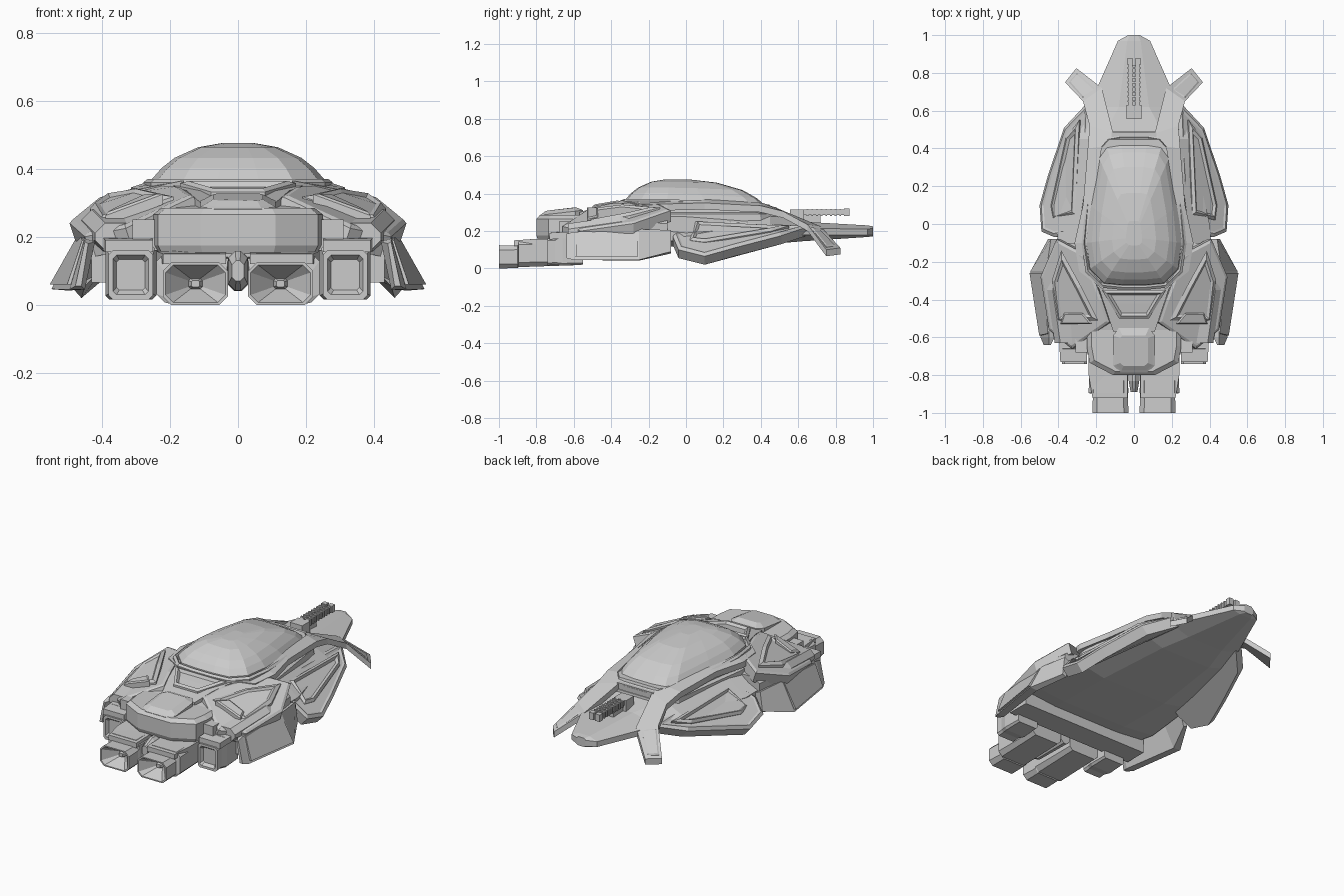
import bpy, bmesh
from mathutils import Vector


def finish(name, bm, mirror=False):
    bmesh.ops.recalc_face_normals(bm, faces=bm.faces)
    me = bpy.data.meshes.new(name)
    bm.to_mesh(me)
    bm.free()
    ob = bpy.data.objects.new(name, me)
    bpy.context.collection.objects.link(ob)
    if mirror:
        ob.modifiers.new("Mirror", 'MIRROR')
    return ob


def loft(name, rings, mirror=False):
    """Skin matching rings of points and cap both ends."""
    bm = bmesh.new()
    vs = [[bm.verts.new(p) for p in r] for r in rings]
    n = len(rings[0])
    for a, b in zip(vs, vs[1:]):
        for i in range(n):
            bm.faces.new((a[i], a[(i + 1) % n], b[(i + 1) % n], b[i]))
    bm.faces.new(vs[0])
    bm.faces.new(vs[-1])
    return finish(name, bm, mirror)


def plate(name, top, drop, steps=(), mirror=True):
    """Slab from an outline, with stepped insets (width, height) on its top."""
    bm = bmesh.new()
    a = [bm.verts.new(p) for p in top]
    b = [bm.verts.new(Vector(p) + Vector(drop)) for p in top]
    n = len(top)
    face = bm.faces.new(a)
    bm.faces.new(b[::-1])
    for i in range(n):
        bm.faces.new((a[i], b[i], b[(i + 1) % n], a[(i + 1) % n]))
    bmesh.ops.recalc_face_normals(bm, faces=bm.faces)
    for w, h in steps:
        bmesh.ops.inset_region(bm, faces=[face], thickness=w, depth=h, use_even_offset=True)
    return finish(name, bm, mirror)


def octa(y, cx, cz, hx, hz, c):
    """Chamfered rectangle in the xz plane."""
    return [(cx + sx, y, cz + sz) for sx, sz in (
        (hx - c, hz), (hx, hz - c), (hx, c - hz), (hx - c, -hz),
        (c - hx, -hz), (-hx, c - hz), (-hx, hz - c), (c - hx, hz))]


def box(name, x0, x1, y0, y1, z0, z1, mirror=False):
    ring = lambda y: [(x0, y, z0), (x1, y, z0), (x1, y, z1), (x0, y, z1)]
    return loft(name, [ring(y0), ring(y1)], mirror)


def sym(half):
    """Complete a half outline by reflecting it across x = 0."""
    return half + [(-p[0], *p[1:]) for p in reversed(half)]


# Main hull: keel, side edge and deck at each station
def hull_ring(y, wb, zb, w, zl, zh, wt, zt):
    return [(s * x, y, z) for s, x, z in (
        (1, wt, zt), (1, w, zh), (1, w, zl), (1, wb, zb),
        (-1, wb, zb), (-1, w, zl), (-1, w, zh), (-1, wt, zt))]


loft("hull", [hull_ring(*s) for s in (
    (1.0, .02, .172, .03, .178, .215, .02, .225),
    (.97, .04, .168, .085, .178, .21, .035, .23),
    (.62, .12, .145, .24, .18, .215, .08, .25),
    (.45, .17, .13, .30, .17, .22, .17, .285),
    (.0, .22, .115, .40, .15, .19, .27, .29),
    (-.35, .22, .12, .43, .14, .22, .22, .32),
    (-.62, .20, .14, .38, .15, .20, .18, .275))])

# Cabin wall under the canopy
loft("cabin_wall", [[(x * s, y * s, z) for x, y in sym(
    [(.14, .47), (.22, .38), (.29, -.1), (.26, -.3), (.17, -.38)])]
    for z, s in ((.22, 1.06), (.29, 1.04), (.30, .98), (.342, .95))])

# Faceted canopy and its rim, scaled about a point behind the middle
DOME = sym([(.07, .44), (.15, .425), (.19, .36), (.235, .1), (.255, -.1),
            (.235, -.24), (.16, -.315), (.06, -.325)])


def dome_ring(s, z, tilt=0):
    return [(x * s, -.07 + (y + .07) * s, z - tilt * max(0, y)) for x, y in DOME]


loft("canopy_rim", [dome_ring(1.09, .33, .12), dome_ring(1.09, .36, .09),
                    dome_ring(1.04, .37, .09), dome_ring(1.0, .355, .09)])
loft("canopy", [dome_ring(1, .34, .12), dome_ring(.99, .37, .1), dome_ring(.88, .402, .06),
                dome_ring(.73, .432, .03), dome_ring(.46, .463, .01), dome_ring(.17, .476)])

# Long shoulder rails that splay down into the forward arms
rail = (((.16, -.35, .365), (.29, -.25, .34)), ((.24, -.1, .37), (.315, -.1, .345)),
        ((.22, .1, .37), (.27, .1, .35)), ((.17, .41, .35), (.245, .4, .335)),
        ((.11, .48, .325), (.235, .52, .305)), ((.17, .72, .225), (.27, .65, .235)),
        ((.305, .825, .11), (.365, .75, .10)))
loft("rail_arm", [[i, o, (o[0], o[1], o[2] - .035), (i[0], i[1], i[2] - .035)]
                  for i, o in rail], True)
plate("arm_tip_pad", [(.20, .71, .214), (.27, .665, .221), (.345, .75, .118), (.30, .80, .12)],
      (0, 0, -.02), [(.008, .004)])
box("rail_crossbar", -.12, .12, .44, .485, .28, .328)

# Forward side pods
plate("front_pod", [(.23, .66, .225), (.37, .51, .175), (.455, .26, .11), (.50, .1, .065),
                    (.49, -.04, .10), (.42, -.07, .17), (.26, -.03, .265)],
      (-.04, 0, -.045), [(.018, .012), (.012, -.004)])
plate("front_pod_panel", [(.29, .55, .228), (.36, .46, .20), (.44, .1, .14),
                          (.43, .02, .15), (.31, .05, .25)],
      (-.02, 0, -.04), [(.015, .012), (.012, -.012)])

# Rear shoulder armour and raised panel
plate("shoulder_armour", [(.26, -.16, .35), (.41, -.08, .31), (.495, -.28, .24),
                          (.45, -.56, .20), (.33, -.66, .225), (.13, -.52, .318), (.17, -.4, .345)],
      (-.02, 0, -.06), [(.014, .008)])
plate("shoulder_panel", [(.385, -.14, .325), (.435, -.3, .283), (.41, -.52, .242),
                         (.19, -.51, .318), (.28, -.33, .338)],
      (0, 0, -.03), [(.02, .012), (.012, -.008)])
plate("shoulder_vent", [(.22, -.53, .325), (.39, -.53, .262), (.37, -.47, .277), (.27, -.47, .322)],
      (0, 0, -.03), [(.008, .006)])
# Dark filling under the shoulder
loft("shoulder_core", [octa(-.1, .33, .21, .09, .06, .03), octa(-.35, .34, .21, .12, .07, .03),
                       octa(-.63, .30, .20, .12, .04, .03)], True)

# Rear side skirts: wedge sections from front to back
loft("side_skirt", [[(x, y, z) for x, z in s] for y, s in (
    (-.08, ((.44, .205), (.455, .09), (.43, .08), (.40, .19))),
    (-.25, ((.465, .21), (.548, .046), (.50, .042), (.42, .19))),
    (-.60, ((.45, .195), (.495, .045), (.45, .045), (.42, .185))),
    (-.64, ((.45, .185), (.478, .055), (.46, .055), (.44, .18))))], True)
plate("skirt_panel", [(.468, -.26, .21), (.553, -.26, .06), (.502, -.59, .06), (.458, -.58, .19)],
      (-.02, 0, 0))

# Crossbeam below the hull
box("under_beam", -.43, .43, -.57, -.43, .065, .17)

# Rear body block, cap and triangular deck vent
loft("rear_block", [[(x * s, -.6 + (y + .6) * s, z) for x, y in sym(
    [(.11, -.80), (.235, -.735), (.25, -.65), (.25, -.5)])]
    for z, s in ((.15, .95), (.175, 1), (.265, 1), (.285, .9))])
box("rear_block_flank", .23, .31, -.68, -.55, .16, .25, True)
plate("rear_deck", sym([(.19, -.33, .35), (.15, -.45, .335), (.11, -.57, .30)]),
      (0, 0, -.08), mirror=False)
plate("deck_vent", sym([(.17, -.35, .358), (.08, -.5, .332)]), (0, 0, -.04),
      [(.015, .008), (.012, -.015)], False)
plate("rear_cap", sym([(.08, -.55, .312), (.11, -.59, .306), (.11, -.75, .288), (.07, -.785, .282)]),
      (0, 0, -.06), [(.012, .006), (.025, .014)], False)

# Main engines: housing, step, rim, hollow and central stub
loft("main_engine", [octa(*r) for r in (
    (-.60, .135, .085, .10, .068, .02), (-.895, .135, .08, .105, .073, .025),
    (-.90, .125, .062, .092, .06, .022), (-1.0, .125, .062, .096, .062, .025),
    (-1.0, .125, .062, .088, .055, .022), (-.92, .125, .062, .02, .015, .006),
    (-.94, .125, .062, .012, .01, .004))], True)
plate("engine_lip", [(.035, -.92, .15), (.22, -.92, .15), (.24, -.8, .158), (.24, -.6, .158),
                     (.035, -.6, .158)], (0, 0, -.03))
# Outer thrusters
loft("side_thruster", [octa(*r) for r in (
    (-.55, .315, .105, .07, .085, .01), (-.66, .315, .105, .075, .09, .012),
    (-.70, .315, .09, .065, .07, .012), (-.74, .315, .088, .065, .072, .012),
    (-.74, .315, .088, .052, .058, .01), (-.72, .315, .088, .042, .045, .008))], True)
plate("thruster_cover", [(.25, -.73, .19), (.39, -.73, .19), (.40, -.56, .20), (.25, -.56, .205)],
      (0, 0, -.035))
# Central exhaust tube
loft("exhaust_tube", [octa(*r) for r in (
    (-.6, 0, .1, .03, .06, .02), (-.83, 0, .1, .028, .058, .02), (-.89, 0, .1, .018, .03, .012))])

# Nose gun: mount, twin rails, ribs and muzzle
box("gun_mount", -.04, .04, .555, .63, .24, .315)
box("gun_pedestal", -.02, .02, .6, .72, .22, .29)
box("gun_rail", .008, .03, .6, .87, .285, .315, True)
box("gun_core", -.01, .01, .6, .84, .288, .305)
for k in range(8):
    y = .645 + k * .025
    box("gun_rib", -.035, .035, y, y + .01, .281, .319)
box("gun_muzzle", .005, .036, .845, .875, .279, .321, True)
